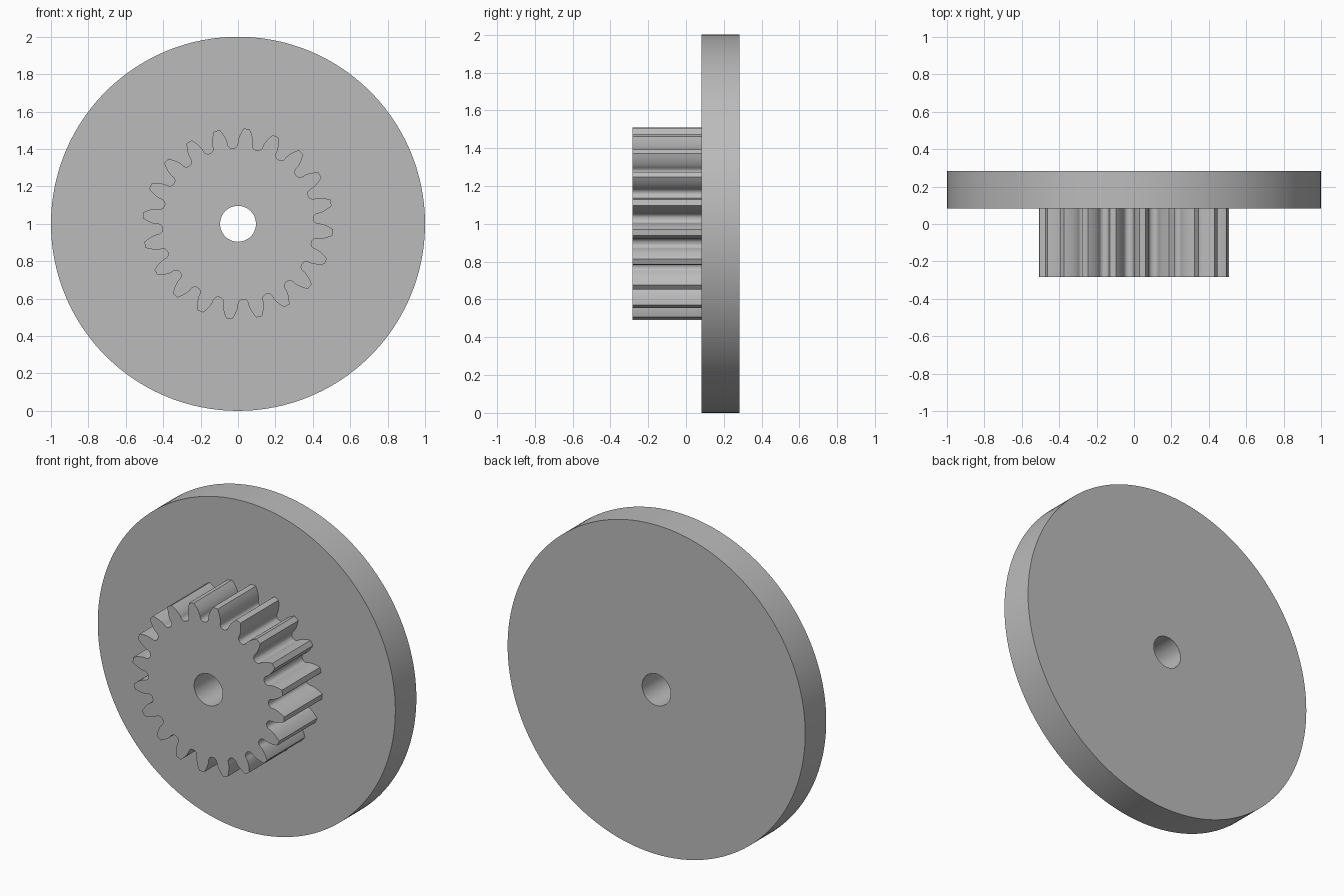
import bpy
import bmesh
from math import sin, cos, tan, acos, pi, radians

default_cube = bpy.data.objects.get("Cube")
if default_cube:
    bpy.data.objects.remove(default_cube, do_unlink=True)

# Overall sizes
FRONT, STEP, BACK = -0.284, 0.082, 0.284
PLATE_R, BORE_R = 1.0, 0.096
TEETH, TIP_R, ROOT_R = 20, 0.51, 0.405
PHASE = radians(-5.2)
PITCH_R = TIP_R * TEETH / (TEETH + 2)
PRESSURE = radians(20)
BASE_R = PITCH_R * cos(PRESSURE)

grey = bpy.data.materials.new("plain grey")
grey.use_nodes = True
grey.diffuse_color = (0.5, 0.5, 0.5, 1)
grey.node_tree.nodes["Principled BSDF"].inputs["Base Color"].default_value = (0.5, 0.5, 0.5, 1)


def circle(radius, count):
    return [(radius, 2 * pi * i / count) for i in range(count)]


def involute(angle):
    return tan(angle) - angle


def gear_outline():
    """Polar points of involute teeth with rounded roots."""
    half_at_base = pi / (2 * TEETH) + involute(PRESSURE)
    half_pitch = pi / TEETH
    # Root fillet: a quarter ellipse from the valley floor up to the flank
    fillet_top = BASE_R - 0.005
    gap = half_pitch - half_at_base
    half = []
    for i in range(7):
        a = pi / 2 * i / 6
        half.append((fillet_top - (fillet_top - ROOT_R) * cos(a),
                     half_pitch - gap * (0.12 + 0.88 * sin(a))))
    # Involute flank up to the tip
    for i in range(8):
        r = BASE_R + (TIP_R - BASE_R) * i / 7
        half.append((r, half_at_base - involute(acos(min(1, BASE_R / r)))))
    tooth = [(r, -a) for r, a in half] + [(TIP_R, 0)] + [(r, a) for r, a in reversed(half)]
    return [(r, a + PHASE + 2 * pi * k / TEETH) for k in range(TEETH) for r, a in tooth]


def bored_disc(name, outline, y0, y1):
    """Extrude an outline with a central bore from y0 to y1."""
    bm = bmesh.new()
    edges = []
    for loop in (outline, circle(BORE_R, 64)):
        verts = [bm.verts.new((r * cos(a), y0, 1 + r * sin(a))) for r, a in loop]
        edges += [bm.edges.new((v, verts[i - 1])) for i, v in enumerate(verts)]
    bmesh.ops.triangle_fill(bm, edges=edges, use_beauty=True)
    ext = bmesh.ops.extrude_face_region(bm, geom=bm.faces[:], use_keep_orig=True)
    moved = [g for g in ext["geom"] if isinstance(g, bmesh.types.BMVert)]
    bmesh.ops.translate(bm, verts=moved, vec=(0, y1 - y0, 0))
    bmesh.ops.recalc_face_normals(bm, faces=bm.faces[:])
    mesh = bpy.data.meshes.new(name)
    bm.to_mesh(mesh)
    bm.free()
    mesh.materials.append(grey)
    obj = bpy.data.objects.new(name, mesh)
    bpy.context.collection.objects.link(obj)
    bpy.ops.object.select_all(action="DESELECT")
    obj.select_set(True)
    bpy.context.view_layer.objects.active = obj
    bpy.ops.object.shade_smooth_by_angle(angle=radians(30))
    return obj


# Large round plate behind, toothed pinion in front
bored_disc("round_plate", circle(PLATE_R, 160), STEP, BACK)
bored_disc("pinion_gear", gear_outline(), FRONT, STEP)
